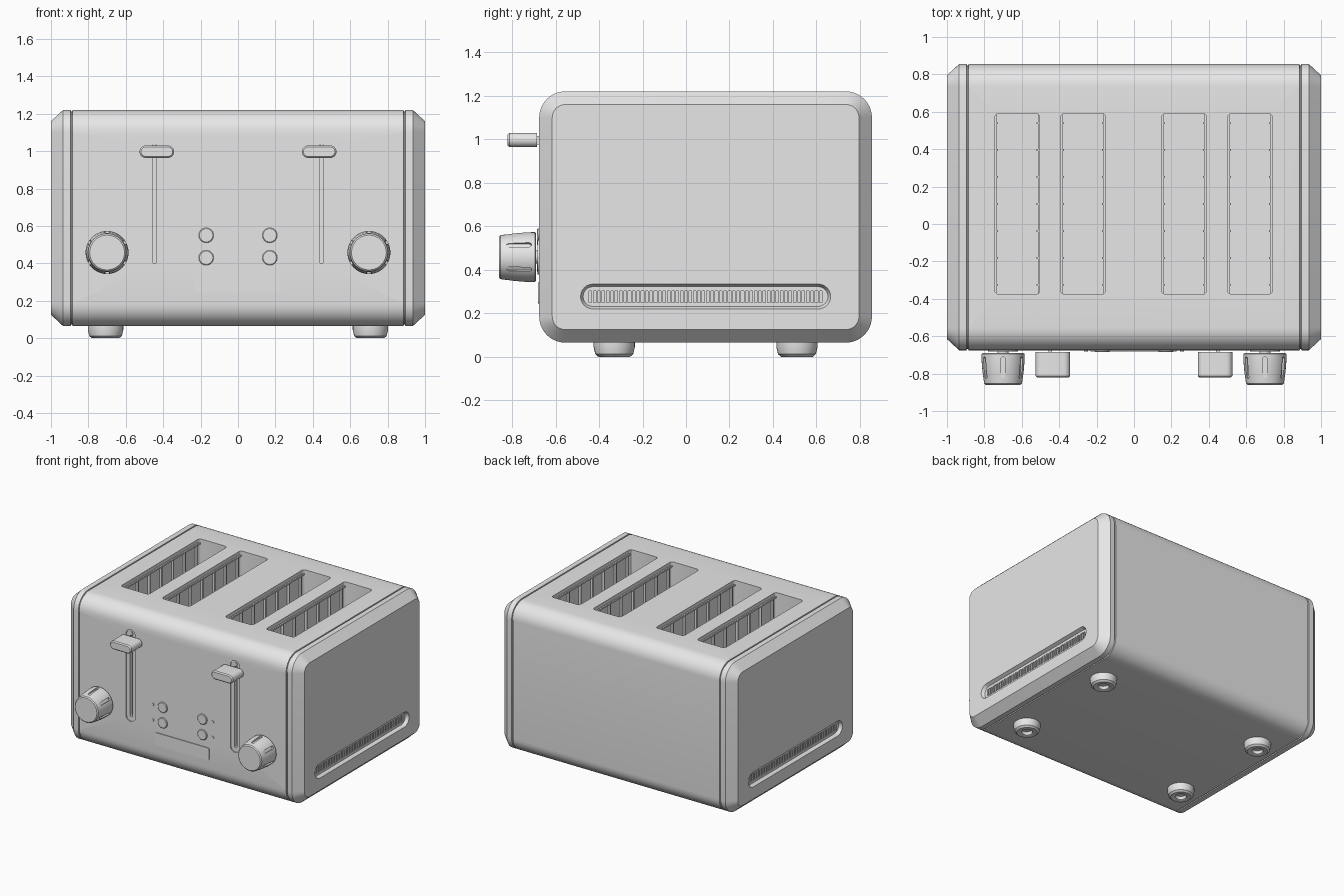
import bpy, bmesh, math
from mathutils import Matrix

if "Cube" in bpy.data.objects:
    bpy.data.objects.remove(bpy.data.objects["Cube"])

grey = bpy.data.materials.new("light_grey")
grey.use_nodes = True
grey.diffuse_color = (0.8, 0.8, 0.8, 1)
grey.node_tree.nodes["Principled BSDF"].inputs["Base Color"].default_value = (0.8, 0.8, 0.8, 1)


def rounded_rect(cu, cv, w, h, r, seg):
    """Outline of a rounded rectangle; a circle when r is half of w and h."""
    pts = []
    for i, (su, sv) in enumerate(((1, 1), (-1, 1), (-1, -1), (1, -1))):
        for k in range(seg + 1):
            a = math.pi / 2 * (i + k / seg)
            pts.append((cu + su * (w / 2 - r) + r * math.cos(a),
                        cv + sv * (h / 2 - r) + r * math.sin(a)))
    return pts


def solid(axis, cu, cv, w, h, r, levels, seg=6):
    """Rings of a rounded prism along an axis; levels are (depth, inset)."""
    rings = []
    for d, inset in levels:
        pts = rounded_rect(cu, cv, w - 2 * inset, h - 2 * inset, max(r - inset, 0.0005), seg)
        place = {"x": lambda u, v: (d, u, v),
                 "y": lambda u, v: (u, d, v),
                 "z": lambda u, v: (u, v, d)}[axis]
        rings.append([place(u, v) for u, v in pts])
    return rings


def box(x0, x1, y0, y1, z0, z1):
    return [[(x0, y0, z), (x1, y0, z), (x1, y1, z), (x0, y1, z)] for z in (z0, z1)]


def spin(rings, angle, x, z):
    """Turn a solid around the y axis and move it."""
    m = Matrix.Translation((x, 0, z)) @ Matrix.Rotation(angle, 4, "Y")
    return [[m @ Matrix.Translation(p).to_translation() for p in ring] for ring in rings]


def smooth(obj):
    bpy.ops.object.select_all(action="DESELECT")
    obj.select_set(True)
    bpy.context.view_layer.objects.active = obj
    bpy.ops.object.shade_smooth_by_angle(angle=math.radians(30))


def part(name, solids):
    bm = bmesh.new()
    for rings in solids:
        vs = [[bm.verts.new(p) for p in ring] for ring in rings]
        n = len(vs[0])
        for a, b in zip(vs, vs[1:]):
            for i in range(n):
                bm.faces.new((a[i], a[(i + 1) % n], b[(i + 1) % n], b[i]))
        bm.faces.new(vs[0][::-1])
        bm.faces.new(vs[-1])
    bmesh.ops.remove_doubles(bm, verts=bm.verts, dist=1e-5)
    bmesh.ops.recalc_face_normals(bm, faces=bm.faces)
    mesh = bpy.data.meshes.new(name)
    bm.to_mesh(mesh)
    bm.free()
    mesh.materials.append(grey)
    obj = bpy.data.objects.new(name, mesh)
    bpy.context.collection.objects.link(obj)
    smooth(obj)
    return obj


def cut(obj, solids):
    cutter = part("cutter", solids)
    mod = obj.modifiers.new("cut", "BOOLEAN")
    mod.operation, mod.solver, mod.object = "DIFFERENCE", "EXACT", cutter
    bpy.context.view_layer.objects.active = obj
    bpy.ops.object.modifier_apply(modifier=mod.name)
    bpy.data.objects.remove(cutter)
    smooth(obj)


FRONT = -0.675
SLOT_W, SLOT_Y0, SLOT_Y1 = 0.24, -0.375, 0.59
slot_xs = (-0.624, -0.272, 0.268, 0.62)
sides = {"right": -1, "left": 1}

# Body with seams and bevelled ends
half = [(1, 0.06), (0.935, 0), (0.895, 0), (0.893, 0.008), (0.887, 0.008), (0.885, 0)]
levels = [(-d, i) for d, i in half] + half[::-1]
body = part("body", [solid("x", 0.09, 0.6425, 1.53, 1.155, 0.12, levels, 10)])

# Bread slots
slot_mid, slot_len = (SLOT_Y0 + SLOT_Y1) / 2, SLOT_Y1 - SLOT_Y0
cut(body, [solid("z", x, slot_mid, SLOT_W, slot_len, 0.02, [(0.3, 0), (1.3, 0)], 3) for x in slot_xs])

# Shallow recesses for the lever tracks and the side vents, then the deeper slits
shallow, deep = [], []
for s in sides.values():
    x = s * 0.447
    shallow.append(solid("y", x, 0.72, 0.08, 0.71, 0.04, [(FRONT + 0.008, 0), (FRONT - 0.1, 0)]))
    deep.append(solid("y", x, 0.725, 0.022, 0.65, 0.011, [(FRONT + 0.09, 0), (FRONT - 0.1, 0)], 3))
    shallow.append(solid("x", 0.09, 0.277, 1.15, 0.115, 0.0575,
                         [(s * 0.975, 0.012), (s * 1.0, 0), (s * 1.1, 0)]))
    for k in range(54):
        y = -0.44 + k * 0.02
        deep.append(box(*sorted((s * 0.95, s * 1.05)), y - 0.006, y + 0.006, 0.25, 0.303))
cut(body, shallow)
cut(body, deep)

# Wire guards along both walls of every slot
wires = []
for x in slot_xs:
    for s in sides.values():
        xa, xb = sorted((x + s * (SLOT_W / 2 + 0.002), x + s * (SLOT_W / 2 - 0.01)))
        for z in (1.185, 0.95, 0.6):
            wires.append(box(xa, xb, SLOT_Y0, SLOT_Y1, z - 0.006, z + 0.006))
        xa, xb = sorted((x + s * (SLOT_W / 2 + 0.002), x + s * (SLOT_W / 2 - 0.018)))
        for k in range(7):
            y = -0.325 + k * 0.144
            wires.append(box(xa, xb, y - 0.005, y + 0.005, 0.3, 1.19))
part("slot_wires", wires)

for side, s in sides.items():
    # Lever with its stem and the small stop above it
    x = s * 0.434
    part(side + "_lever", [solid("y", x, 0.997, 0.185, 0.066, 0.033,
                                 [(-0.82, 0.008), (-0.812, 0), (-0.685, 0)])])
    part(side + "_lever_stem", [box(s * 0.447 - 0.009, s * 0.447 + 0.009, -0.7, -0.59, 0.975, 1.015)])
    part(side + "_lever_stop", [solid("y", s * 0.447, 1.045, 0.03, 0.03, 0.015,
                                      [(-0.672, 0), (-0.66, 0)])])

    # Dial with six grip grooves, shaft and washer
    x, z = s * 0.7, 0.458
    dial = part(side + "_dial", [solid("y", x, z, 0.23, 0.23, 0.115,
                [(-0.86, 0.022), (-0.853, 0.014), (-0.79, 0.005), (-0.73, 0), (-0.695, 0), (-0.69, 0.006)], 10)])
    groove = solid("z", 0, -0.768, 0.022, 0.115, 0.01, [(0.1, 0), (0.14, 0)], 3)
    cut(dial, [spin(groove, math.radians(60 * k), x, z) for k in range(6)])
    part(side + "_dial_shaft", [solid("y", x, z, 0.06, 0.06, 0.03, [(-0.7, 0), (-0.66, 0)])])
    part(side + "_dial_washer", [solid("y", x, z, 0.16, 0.16, 0.08, [(-0.683, 0), (-0.67, 0)])])

    # Buttons and indicator lamps
    for row, z in (("upper", 0.55), ("lower", 0.43)):
        part(f"{side}_{row}_button", [solid("y", s * 0.17, z, 0.08, 0.08, 0.04,
                                            [(-0.685, 0.004), (-0.681, 0), (-0.67, 0)])])
        part(f"{side}_{row}_lamp", [solid("y", s * 0.257, z, 0.022, 0.022, 0.011,
                                          [(-0.681, 0), (-0.67, 0)], 3)])

    # Feet with a hollow centre
    for row, y in (("front", -0.33), ("back", 0.51)):
        part(f"{side}_{row}_foot", [solid("z", s * 0.708, y, 0.19, 0.19, 0.095,
             [(0.025, 0.062), (0.004, 0.055), (0, 0.048), (0, 0.022), (0.012, 0.008), (0.045, 0), (0.07, 0)], 8)])

# Display plate
part("display", [solid("y", -0.003, 0.293, 0.46, 0.095, 0.012, [(-0.681, 0), (-0.67, 0)], 3)])
